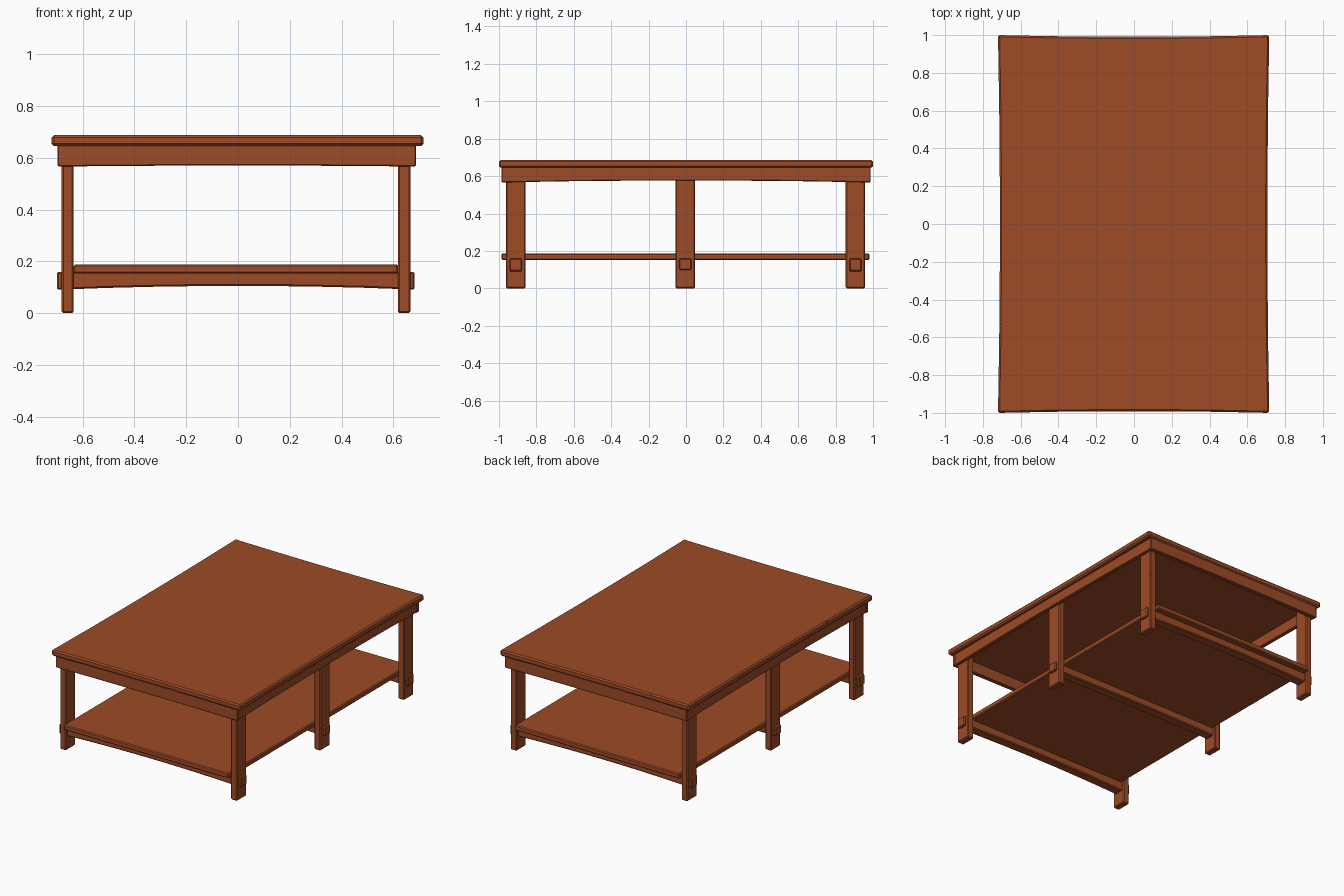
import bpy
import bmesh
from mathutils import Matrix, Vector

if "Cube" in bpy.data.objects:
    bpy.data.objects.remove(bpy.data.objects["Cube"])

wood = bpy.data.materials.new("reddish_wood")
wood.diffuse_color = (0.34, 0.07, 0.02, 1)
wood.use_nodes = True
wood.node_tree.nodes["Principled BSDF"].inputs["Base Color"].default_value = wood.diffuse_color


def board(name, x, y, z, bevel=0.006, cuts=(0, 0), warp=None):
    """Bevelled board between the (min, max) limits, optionally cut and bent."""
    bm = bmesh.new()
    size = [b - a for a, b in (x, y, z)]
    mid = Vector([(a + b) / 2 for a, b in (x, y, z)])
    bmesh.ops.create_cube(bm, size=1, matrix=Matrix.Translation(mid) @ Matrix.Diagonal((*size, 1)))
    for axis in (0, 1):
        normal = Vector((1, 0, 0)) if axis == 0 else Vector((0, 1, 0))
        for i in range(1, cuts[axis] + 1):
            co = mid + normal * size[axis] * (i / (cuts[axis] + 1) - 0.5)
            bmesh.ops.bisect_plane(bm, geom=bm.verts[:] + bm.edges[:] + bm.faces[:],
                                   plane_co=co, plane_no=normal)
    if warp:
        for v in bm.verts:
            v.co = warp(v.co.copy(), mid)
    mesh = bpy.data.meshes.new(name)
    bm.to_mesh(mesh)
    bm.free()
    mesh.materials.append(wood)
    obj = bpy.data.objects.new(name, mesh)
    bpy.context.collection.objects.link(obj)
    mod = obj.modifiers.new("worn_edges", 'BEVEL')
    mod.width = bevel
    mod.segments = 1
    mod.limit_method = 'ANGLE'
    mod.angle_limit = 0.6
    return obj


def waist(co, mid):
    # outline pinched slightly towards the middle of each side
    x, y = co.x, co.y
    co.x *= 1 - 0.014 * (1 - y * y)
    co.y *= 1 - 0.009 * max(0, 1 - (x / 0.72) ** 2)
    return co


def arch(axis, half, rise):
    # lift the lower edge towards the middle of the board
    def bend(co, mid):
        if co.z < mid.z:
            co.z += rise * (1 - (co[axis] / half) ** 2)
        return co
    return bend


# Table top
board("table_top", (-0.72, 0.716), (-1, 1), (0.645, 0.687), 0.009, (4, 4), waist)

# Apron frame
for name, y in (("front_apron", (-0.987, -0.957)), ("back_apron", (0.957, 0.987))):
    board(name, (-0.697, 0.687), y, (0.566, 0.65), 0.004, (4, 0), arch(0, 0.7, 0.004))
for name, x in (("left_apron", (-0.695, -0.667)), ("right_apron", (0.657, 0.685))):
    board(name, x, (-0.985, 0.985), (0.566, 0.65), 0.004, (0, 4), arch(1, 1.0, 0.011))

# Three pairs of legs, each joined by an arched stretcher with through tenons
for row, y, low in (("front", -0.91, 0.09), ("middle", -0.004, 0.097), ("back", 0.906, 0.09)):
    for side, x in (("left", (-0.681, -0.635)), ("right", (0.618, 0.666))):
        board(f"{row}_{side}_leg", x, (y - 0.052, y + 0.052), (0, 0.65))
    board(f"{row}_stretcher", (-0.70, 0.682), (y - 0.033, y + 0.033), (low, 0.159),
          0.006, (6, 0), arch(0, 0.70, 0.105 - low))

# Lower shelf
board("lower_shelf", (-0.636, 0.619), (-0.987, 0.98), (0.152, 0.187), 0.006)


def nick(target, location, axis, size=0.012):
    """Small wedge-shaped chip in an edge."""
    bm = bmesh.new()
    bmesh.ops.create_cube(bm, size=size, matrix=Matrix.Translation(location)
                          @ Matrix.Rotation(0.785, 4, axis))
    mesh = bpy.data.meshes.new("chip_cutter")
    bm.to_mesh(mesh)
    bm.free()
    cutter = bpy.data.objects.new("chip_cutter", mesh)
    bpy.context.collection.objects.link(cutter)
    cutter.hide_render = True
    cutter.hide_viewport = True
    cutter.display_type = 'WIRE'
    mod = bpy.data.objects[target].modifiers.new("chip", 'BOOLEAN')
    mod.operation = 'DIFFERENCE'
    mod.object = cutter


# Worn chips
nick("table_top", (-0.712, -0.52, 0.686), 'Z', 0.02)
nick("table_top", (-0.43, 0.996, 0.686), 'Z')
nick("back_right_leg", (0.666, 0.955, 0.39), 'X')
